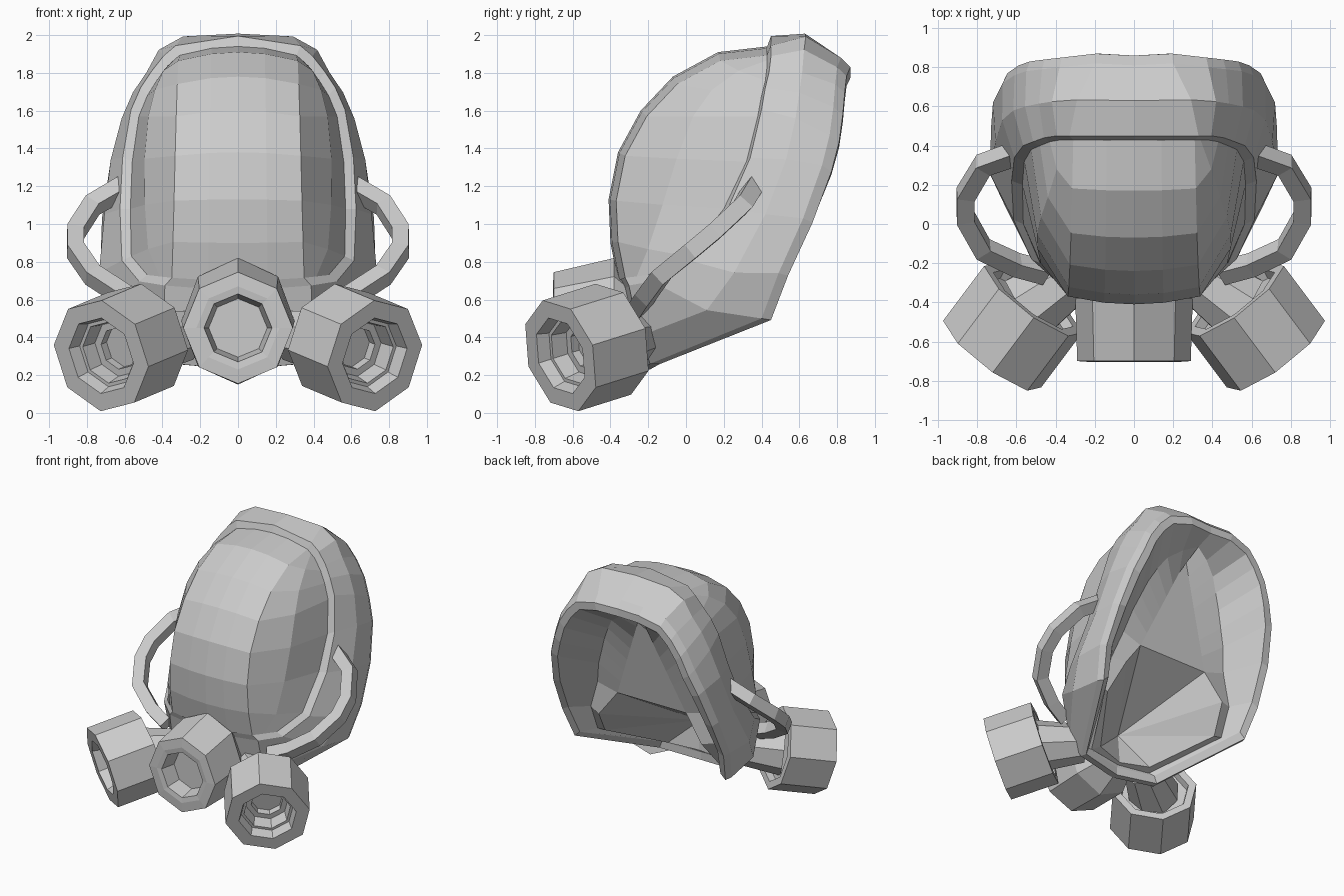
import bpy
import bmesh
import math
from mathutils import Vector

cube = bpy.data.objects.get("Cube")
if cube:
    bpy.data.objects.remove(cube)

# One plain grey for the whole mask
grey = bpy.data.materials.new("plain_grey")
grey.use_nodes = True
grey.diffuse_color = (0.6, 0.6, 0.6, 1)
grey.node_tree.nodes["Principled BSDF"].inputs["Base Color"].default_value = (0.6, 0.6, 0.6, 1)


def add_object(name, data):
    obj = bpy.data.objects.new(name, data)
    data.materials.append(grey)
    bpy.context.collection.objects.link(obj)
    return obj


def loft(name, rows, ring=False, mirror=False):
    """Skin a grid of points; coincident points merge into poles."""
    bm = bmesh.new()
    grid = [[bm.verts.new(p) for p in row] for row in rows]
    count = len(rows[0])
    for a, b in zip(grid, grid[1:]):
        for c in range(count if ring else count - 1):
            d = (c + 1) % count
            bm.faces.new((a[c], a[d], b[d], b[c]))
    bmesh.ops.remove_doubles(bm, verts=bm.verts, dist=0.0005)
    if ring:
        bmesh.ops.recalc_face_normals(bm, faces=bm.faces)
    mesh = bpy.data.meshes.new(name)
    bm.to_mesh(mesh)
    bm.free()
    obj = add_object(name, mesh)
    if mirror:
        obj.modifiers.new("mirror", 'MIRROR')
    return obj


def octagons(name, rings, axis, roll=0):
    """Skin eight-sided rings given as (centre, half width, half height)."""
    across = axis.cross(Vector((0, 0, 1))).normalized()
    up = across.cross(axis).normalized()
    angles = [math.tau * i / 8 + math.radians(roll) for i in range(8)]
    rows = [[c + across * w * math.cos(a) + up * h * math.sin(a) for a in angles]
            for c, w, h in rings]
    return loft(name, rows, ring=True)


def push(p, out, back=0):
    """Move a point away from the middle of the face opening."""
    way = Vector((p.x, 0, p.z - 1.1)).normalized()
    return p + way * out + Vector((0, back, 0))


def vectors(*points):
    return [Vector(p) for p in points]


# Visor: a centre strip and two side panels
profile = [(0.43, 1.94), (0.17, 1.91), (-0.07, 1.78), (-0.24, 1.6),
           (-0.36, 1.38), (-0.41, 1.13), (-0.4, 0.9), (-0.36, 0.7)]
border = vectors((0.37, 0.43, 1.84), (0.43, 0.42, 1.76), (0.48, 0.4, 1.68),
                 (0.525, 0.38, 1.57), (0.56, 0.32, 1.33), (0.57, 0.2, 1.08),
                 (0.565, 0, 0.83), (0.48, -0.2, 0.73))
core = Vector((0, 0.4, 1))
visor = []
for i, ((y, z), side) in enumerate(zip(profile, border)):
    middle = Vector((0, y, z))
    half = 0.31 + 0.04 * i / 7
    inner = middle.lerp(core, 0.01) + Vector((half * 0.45, 0, 0))
    edge = middle.lerp(core, 0.05) + Vector((half, 0, 0))
    bulge = 0.05 * math.sin(math.pi * i / 7)
    panel = edge.lerp(side, 0.5) + Vector((bulge, -bulge, 0))
    visor.append([middle, inner, edge, panel, side])
loft("visor", visor[::-1], mirror=True)

# Hood: visor frame, outer shell, bevelled back rim and inner walls
opening = [visor[0][0], visor[0][2], *border, visor[-1][2], visor[-1][0]]
rim = vectors((0, 0.81, 1.88), (0.2, 0.82, 1.88), (0.38, 0.8, 1.83), (0.47, 0.79, 1.74),
              (0.55, 0.78, 1.62), (0.61, 0.76, 1.47), (0.67, 0.72, 1.31),
              (0.72, 0.62, 1.03), (0.73, 0.49, 0.74), (0.68, 0.4, 0.5),
              (0.34, -0.19, 0.26), (0, -0.24, 0.23))
frame = [push(p, 0.055, 0.02) for p in opening]
shell = [push(a.lerp(b, 0.5), 0.035 + 0.05 * max(0, math.sin(math.pi * (i - 7) / 4)))
         for i, (a, b) in enumerate(zip(frame, rim))]
rim_back = [push(p, -0.025, 0.05) - Vector((0, 0, 0.025)) for p in rim]
rim_inside = [push(p, -0.06) for p in rim_back]

# The inner walls run to a crease that falls from a high point to the chin
apex, corner = vectors((0, 0.58, 1.67), (0.3, 0.43, 0.92))
crease = [apex.lerp(corner, i / 7) for i in range(8)]
crease += vectors((0.45, 0.45, 0.72), (0.5, 0.3, 0.52), (0.23, -0.1, 0.34), (0, -0.16, 0.32))
wall = [a.lerp(b, 0.5) - Vector((0, 0.12 * math.sin(math.pi * i / 11), 0))
        for i, (a, b) in enumerate(zip(rim_inside, crease))]
loft("hood", [opening, frame, shell, rim, rim_back, rim_inside, wall, crease], mirror=True)

# Inner face plate above the open chin cavity
spine = [Vector((0, p.y, p.z)) for p in crease[:8]]
loft("face_plate", [crease[:8], spine], mirror=True)
lip = [spine[-1], *crease[7:]]
loft("chin_cavity", [lip, [Vector((0, -0.18, 0.55))] * len(lip)], mirror=True)

# Centre snout with a recessed outlet
snout = [(-0.24, 0.45, 0, 0), (-0.24, 0.45, 0.22, 0.22), (-0.38, 0.485, 0.3, 0.335),
         (-0.7, 0.45, 0.29, 0.295), (-0.705, 0.45, 0.22, 0.22), (-0.7, 0.45, 0.18, 0.18),
         (-0.58, 0.45, 0.155, 0.155), (-0.58, 0.45, 0, 0)]
octagons("snout", [(Vector((0, y, z)), w, h) for y, z, w, h in snout], Vector((0, -1, 0)))

# Filter canisters as (radius, distance along the axis), necks and cheek hoops
canister = [(0, 0.06), (0.24, 0.05), (0.25, 0), (0.308, 0),
            (0.308, 0.36), (0.21, 0.36), (0.19, 0.29), (0.17, 0.29), (0.155, 0.2),
            (0.115, 0.2), (0.115, 0.15), (0, 0.15)]
hoop = [(0.6, 0.36, 1.2), (0.77, 0.3, 1.1), (0.86, 0.15, 0.96),
        (0.86, 0.03, 0.86), (0.77, -0.13, 0.73), (0.6, -0.21, 0.62), (0.45, -0.25, 0.56)]
for label, side in (("left", 1), ("right", -1)):
    start = Vector((0.515 * side, -0.385, 0.39))
    axis = Vector((0.21 * side, -0.28, -0.088)).normalized()
    octagons(label + "_filter", [(start + axis * d, r, r) for r, d in canister],
             axis, -11 * side)

    outer, inner = vectors((0.55 * side, -0.43, 0.37), (0.28 * side, -0.24, 0.41))
    octagons(label + "_neck", [(outer, 0, 0), (outer, 0.19, 0.19), (inner, 0.14, 0.14),
                               (inner, 0, 0)], (outer - inner).normalized(), 22.5)

    curve = bpy.data.curves.new(label + "_hoop", 'CURVE')
    curve.dimensions = '3D'
    curve.bevel_depth = 0.064
    curve.bevel_resolution = 0
    curve.use_fill_caps = True
    spline = curve.splines.new('POLY')
    spline.points.add(len(hoop) - 1)
    spline.use_smooth = False
    for point, (x, y, z) in zip(spline.points, hoop):
        point.co = (x * side, y, z, 1)
    add_object(label + "_hoop", curve)
